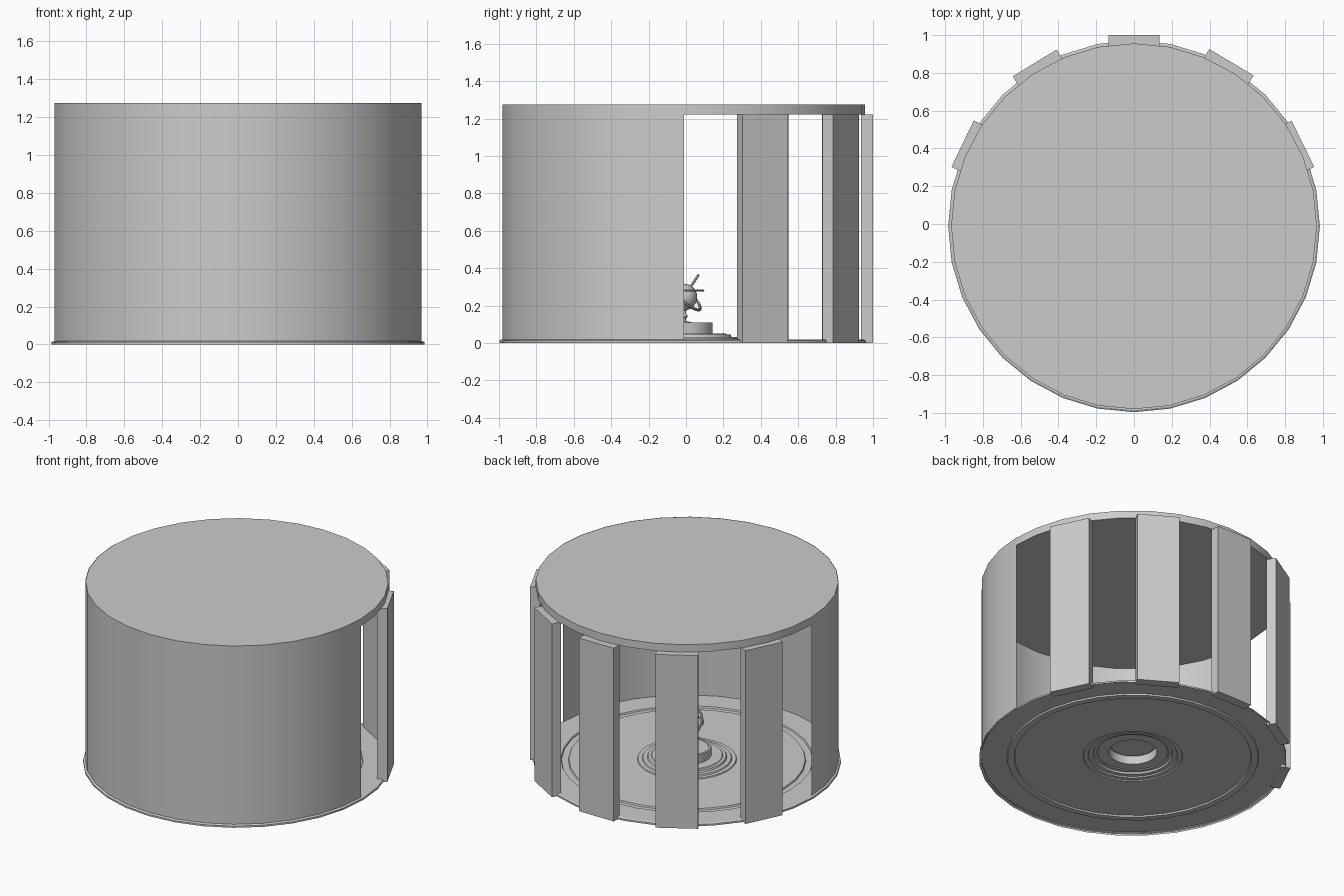
import bpy, bmesh, math
from mathutils import Vector

if "Cube" in bpy.data.objects:
    bpy.data.objects.remove(bpy.data.objects["Cube"])

CY = -0.012  # centre of the round room in y


def finish(bm, name, smooth=True):
    me = bpy.data.meshes.new(name)
    bm.to_mesh(me)
    bm.free()
    ob = bpy.data.objects.new(name, me)
    bpy.context.collection.objects.link(ob)
    if smooth:
        bpy.ops.object.select_all(action='DESELECT')
        bpy.context.view_layer.objects.active = ob
        ob.select_set(True)
        bpy.ops.object.shade_smooth_by_angle(angle=math.radians(30))
    return ob


def lathe(name, profile, start=0.0, sweep=360.0, steps=32):
    """Turn an (r, z) profile about the vertical axis."""
    bm = bmesh.new()
    a = math.radians(start)
    vs = [bm.verts.new((r * math.cos(a), r * math.sin(a), z)) for r, z in profile]
    es = [bm.edges.new(p) for p in zip(vs, vs[1:])]
    bmesh.ops.spin(bm, geom=vs + es, cent=(0, 0, 0), axis=(0, 0, 1),
                   angle=math.radians(sweep), steps=steps)
    bmesh.ops.remove_doubles(bm, verts=bm.verts, dist=0.0005)
    bmesh.ops.recalc_face_normals(bm, faces=bm.faces)
    ob = finish(bm, name)
    ob.location = (0, CY, 0)
    return ob


def torus(name, center, major, minor, axis=(0, 0, 1)):
    bpy.ops.mesh.primitive_torus_add(major_radius=major, minor_radius=minor,
                                     major_segments=32, minor_segments=8, location=center,
                                     rotation=Vector(axis).to_track_quat('Z', 'Y').to_euler())
    bpy.context.object.name = name
    bpy.ops.object.shade_smooth_by_angle()
    return bpy.context.object


# Floor sheet with sunken ring and stepped, hollow pedestal
lathe("floor_and_pedestal", [
    (0, 0.10), (0.14, 0.10), (0.14, 0.11), (0.155, 0.11), (0.155, 0.05),
    (0.225, 0.05), (0.23, 0.045), (0.25, 0.045), (0.255, 0.033), (0.283, 0.033),
    (0.287, 0.025), (0.315, 0.025), (0.318, 0.018), (0.756, 0.018), (0.76, 0.008),
    (0.803, 0.008), (0.807, 0.018), (0.975, 0.018), (0.984, 0.012), (0.984, 0)])

# Roof slab
lathe("roof", [(0, 1.275), (0.968, 1.275), (0.968, 1.222), (0, 1.222)])

# Curved wall around the front half
lathe("front_wall", [(0.970, 0.012), (0.970, 1.275)], 180, 180, 16)

# Five flat pillars around the open back
W, T, H = 0.272, 0.065, 1.222
for i, (ang, dist) in enumerate([(90, 1.012), (59.3, 1.01), (26, 0.995),
                                 (121.3, 1.012), (154.3, 1.007)]):
    a = math.radians(ang)
    bm = bmesh.new()
    bmesh.ops.create_cube(bm, size=1)
    for v in bm.verts:
        v.co = (v.co.x * T, v.co.y * W, (v.co.z + 0.5) * H)
    ob = finish(bm, f"pillar_{i + 1}", False)
    r = dist - T / 2
    ob.location = (r * math.cos(a), r * math.sin(a) + CY, 0)
    ob.rotation_euler = (0, 0, a)

# Globe stand
lathe("globe_stand", [(0, 0.10), (0.05, 0.10), (0.045, 0.11), (0.012, 0.118), (0.012, 0.13),
                      (0.022, 0.142), (0.012, 0.158), (0.012, 0.19), (0, 0.19)], steps=16)

# Globe
C = Vector((0, CY, 0.245))
bpy.ops.mesh.primitive_uv_sphere_add(segments=24, ring_count=12, radius=0.072, location=C)
bpy.context.object.name = "globe"
bpy.ops.object.shade_smooth_by_angle()

# Tilted orbit ring, level ring and slanted axis rod
axis = Vector((0.25, 0.66, 0.70)).normalized()
torus("tilted_ring", C + Vector((0, 0, 0.015)), 0.118, 0.008, axis)
torus("level_ring", C + Vector((0, 0, 0.035)), 0.105, 0.005)
rod = Vector((0, 0.55, 0.83)).normalized()
bpy.ops.mesh.primitive_cylinder_add(vertices=12, radius=0.007, depth=0.29, location=C,
                                    rotation=rod.to_track_quat('Z', 'Y').to_euler())
bpy.context.object.name = "axis_rod"
bpy.ops.object.shade_smooth_by_angle()
